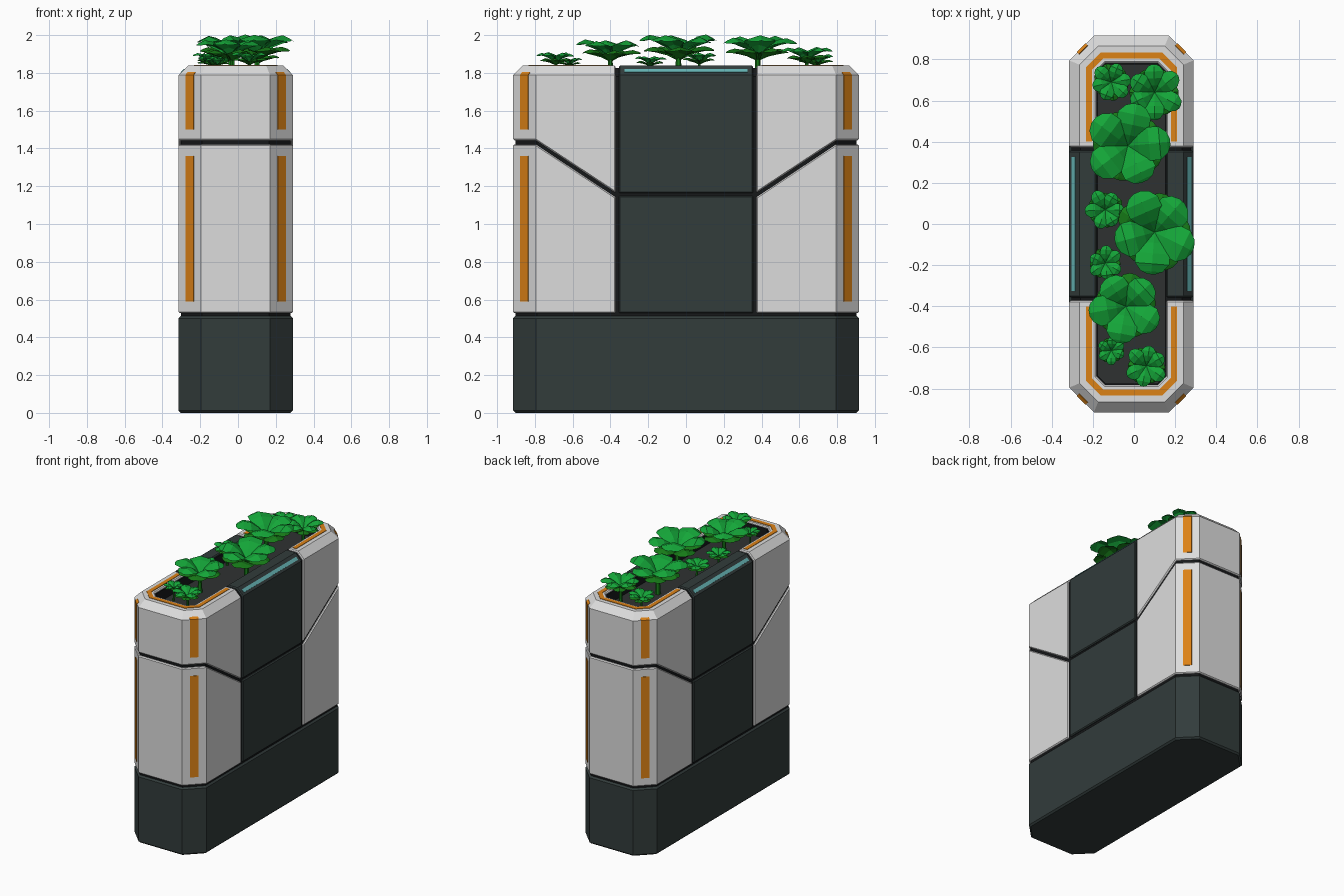
import bpy, bmesh, math, random
from mathutils import Vector

random.seed(4)
if "Cube" in bpy.data.objects:
    bpy.data.objects.remove(bpy.data.objects["Cube"], do_unlink=True)

CX = -0.0125                       # body sits slightly off the plant spread
HX, HY, CORNER = 0.3025, 0.915, 0.12
TOP, SHOULDER, SOIL = 1.838, 1.788, 1.74


def material(name, r, g, b):
    m = bpy.data.materials.new(name)
    m.use_nodes = True
    m.diffuse_color = (r, g, b, 1)
    m.node_tree.nodes["Principled BSDF"].inputs["Base Color"].default_value = (r, g, b, 1)
    return m


WHITE = material("panel white", 0.72, 0.72, 0.72)
DARK = material("slate panel", 0.032, 0.045, 0.044)
BLACK = material("seam black", 0.008, 0.009, 0.01)
ORANGE = material("orange trim", 0.72, 0.225, 0.008)
TEAL = material("teal light", 0.13, 0.46, 0.46)
EARTH = material("soil", 0.028, 0.031, 0.031)
LEAF = material("leaf green", 0.007, 0.38, 0.04)
LEAF_DARK = material("deep leaf green", 0.008, 0.2, 0.009)


def make(name, verts, faces, mat, solid=True, x=CX):
    bm = bmesh.new()
    vs = [bm.verts.new(v) for v in verts]
    for f in faces:
        bm.faces.new([vs[i] for i in f])
    if solid:
        bmesh.ops.recalc_face_normals(bm, faces=bm.faces)
    me = bpy.data.meshes.new(name)
    bm.to_mesh(me)
    bm.free()
    me.materials.append(mat)
    ob = bpy.data.objects.new(name, me)
    ob.location.x = x
    bpy.context.collection.objects.link(ob)
    return ob


def bevel(ob, width):
    m = ob.modifiers.new("Bevel", "BEVEL")
    m.width, m.segments, m.angle_limit = width, 1, math.radians(60)


def octagon(d):
    """Footprint corners, inset by d."""
    h, y, c = HX - d, HY - d, CORNER - 0.586 * d
    return [(h, c - y), (h, y - c), (h - c, y), (c - h, y),
            (-h, y - c), (-h, c - y), (c - h, -y), (h - c, -y)]


def loft(name, sections, mat):
    """Closed solid through octagon sections given as (inset, z)."""
    verts = [(x, y, z) for d, z in sections for x, y in octagon(d)]
    faces = [[k * 8 + i, k * 8 + (i + 1) % 8, k * 8 + 8 + (i + 1) % 8, k * 8 + 8 + i]
             for k in range(len(sections) - 1) for i in range(8)]
    n = len(verts)
    faces += [list(range(8)), list(range(n - 8, n))]
    return make(name, verts, faces, mat)


def planter_body(name, mat, shrink=0.0):
    return loft(name, [(shrink, 0.5), (shrink, SHOULDER - shrink / 2), (0.05 + shrink / 2, TOP - shrink),
                       (0.133 + shrink / 2, TOP - shrink), (0.133 + shrink / 2, SOIL)], mat)


def panel(name, profile, mat):
    """Slice of the planter body inside a side profile of (y, z) points."""
    ob = planter_body(name, mat)
    n = len(profile)
    verts = [(x, y, z) for x in (-1, 1) for y, z in profile]
    faces = [list(range(n)), list(range(n, 2 * n))]
    faces += [[i, (i + 1) % n, n + (i + 1) % n, n + i] for i in range(n)]
    cutter = make("cutter", verts, faces, mat)
    cutter.hide_render = True
    m = ob.modifiers.new("Slice", "BOOLEAN")
    m.operation, m.solver, m.object = "INTERSECT", "EXACT", cutter
    bpy.context.view_layer.objects.active = ob
    bpy.ops.object.modifier_apply(modifier=m.name)
    bpy.data.objects.remove(cutter, do_unlink=True)
    bevel(ob, 0.007)


# Plinth, dark core behind the seams, soil bed
base = loft("base", [(0, 0), (0, 0.513)], DARK)
bevel(base, 0.012)
planter_body("seam_core", BLACK, 0.012)
loft("soil_bed", [(0.13, SOIL - 0.02), (0.13, SOIL + 0.008)], EARTH)

# Centre panels
MID = 0.356
for label, lo, hi in (("lower", 0.528, 1.149), ("upper", 1.163, 2)):
    panel(label + "_centre_panel", [(-MID, lo), (MID, lo), (MID, hi), (-MID, hi)], DARK)

# End panels with the stepped seam
EDGE, BEND = 0.372, HY - CORNER
LOWER = [(EDGE, 0.528), (1, 0.528), (1, 1.422), (BEND, 1.422), (EDGE, 1.142)]
UPPER = [(EDGE, 1.165), (BEND, 1.443), (1, 1.443), (1, 2), (EDGE, 2)]
for end, s in (("front", -1), ("back", 1)):
    panel(end + "_lower_panel", [(s * y, z) for y, z in LOWER], WHITE)
    panel(end + "_upper_panel", [(s * y, z) for y, z in UPPER], WHITE)


def ribbon(name, a, b, mat):
    """Thin plate between two matching point rows."""
    n = len(a)
    ob = make(name, a + b, [[i, i + 1, n + i + 1, n + i] for i in range(n - 1)], mat)
    m = ob.modifiers.new("Thickness", "SOLIDIFY")
    m.thickness, m.offset = 0.005, 0


# Orange rim trim on each end
for end, s in (("front", -1), ("back", 1)):
    rows = []
    for d in (0.081, 0.111):
        path = octagon(d)[1:5]
        path = [(path[0][0], 0.4)] + path + [(path[-1][0], 0.4)]
        rows.append([(x, s * y, TOP + 0.001) for x, y in path])
    ribbon(end + "_rim_trim", rows[0], rows[1], ORANGE)

# Orange corner strips, the upper one folding over the shoulder
for sx, side in ((1, "left"), (-1, "right")):
    for sy, end in ((1, "back"), (-1, "front")):
        centre = Vector((sx * (HX - CORNER / 2), sy * (HY - CORNER / 2), 0))
        out = Vector((sx, sy, 0)).normalized()
        half = Vector((-sy, sx, 0)).normalized() * 0.03
        for label, pts in (("lower", [(0, 0.59), (0, 1.36)]),
                           ("upper", [(0, 1.5), (0, SHOULDER), (0.014, SHOULDER + 0.014)])):
            mid = [centre - out * (d - 0.001) + Vector((0, 0, z)) for d, z in pts]
            ribbon(f"{end}_{side}_{label}_strip", [p - half for p in mid], [p + half for p in mid], ORANGE)
    # Teal light on the centre shoulder
    rows = [[(sx * (HX - d), y, SHOULDER + d + 0.001) for y in (-0.325, 0.325)] for d in (0.013, 0.031)]
    ribbon(side + "_light_strip", rows[0], rows[1], TEAL)

# Plants: rosettes of broad arching leaves
STATIONS = [(0, 0.1, 0), (0.25, 0.55, 0.55), (0.5, 0.95, 0.9), (0.75, 0.95, 1), (0.93, 0.6, 0.85), (1, 0.2, 0.75)]


def rosette(name, x, y, radius, z_low, z_top, count, turn, mat):
    verts, faces = [], []
    for k in range(count):
        ang = turn + math.tau * k / count + random.uniform(-0.12, 0.12)
        length = radius * random.uniform(0.9, 1.02)
        lift = random.uniform(0.85, 1)
        fwd = Vector((math.cos(ang), math.sin(ang), 0))
        side = Vector((-fwd.y, fwd.x, 0))
        start = len(verts)
        for t, w, h in STATIONS:
            for e in (-1, 0, 1):
                p = Vector((x, y, z_low)) + fwd * length * t + side * e * w * radius * 2.1 / count
                p.z += (z_top - z_low) * h * lift - abs(e) * w * radius * 0.13
                verts.append(p)
        for r in range(len(STATIONS) - 1):
            for c in range(2):
                i = start + r * 3 + c
                faces.append([i, i + 3, i + 4, i + 1])
    make(name, verts, faces, mat, solid=False, x=0)


PLANTS = [(-0.11, 0.69, 0.10, 1.9, 6), (0.1, 0.64, 0.14, 1.94, 6), (-0.03, 0.38, 0.205, 2.0, 5),
          (-0.14, 0.07, 0.10, 1.91, 6), (0.1, -0.04, 0.21, 2.005, 5), (-0.14, -0.19, 0.085, 1.89, 6),
          (-0.04, -0.4, 0.18, 1.98, 5), (-0.11, -0.615, 0.07, 1.88, 6), (0.06, -0.69, 0.105, 1.91, 6)]
for n, (x, y, r, top, count) in enumerate(PLANTS, 1):
    low = top - 0.55 * r
    turn = random.uniform(0, 1)
    rosette(f"plant_{n}_upper_leaves", x, y, r, low, top, count, turn, LEAF)
    rosette(f"plant_{n}_lower_leaves", x, y, r * 0.9, low - 0.1 * r, top - 0.3 * r, count,
            turn + math.pi / count, LEAF_DARK)
    bpy.ops.mesh.primitive_cone_add(vertices=6, radius1=r * 0.1, radius2=r * 0.06, depth=low - SOIL,
                                    location=(x, y, (low + SOIL) / 2))
    stem = bpy.context.object
    stem.name = f"plant_{n}_stem"
    stem.data.materials.append(LEAF_DARK)
